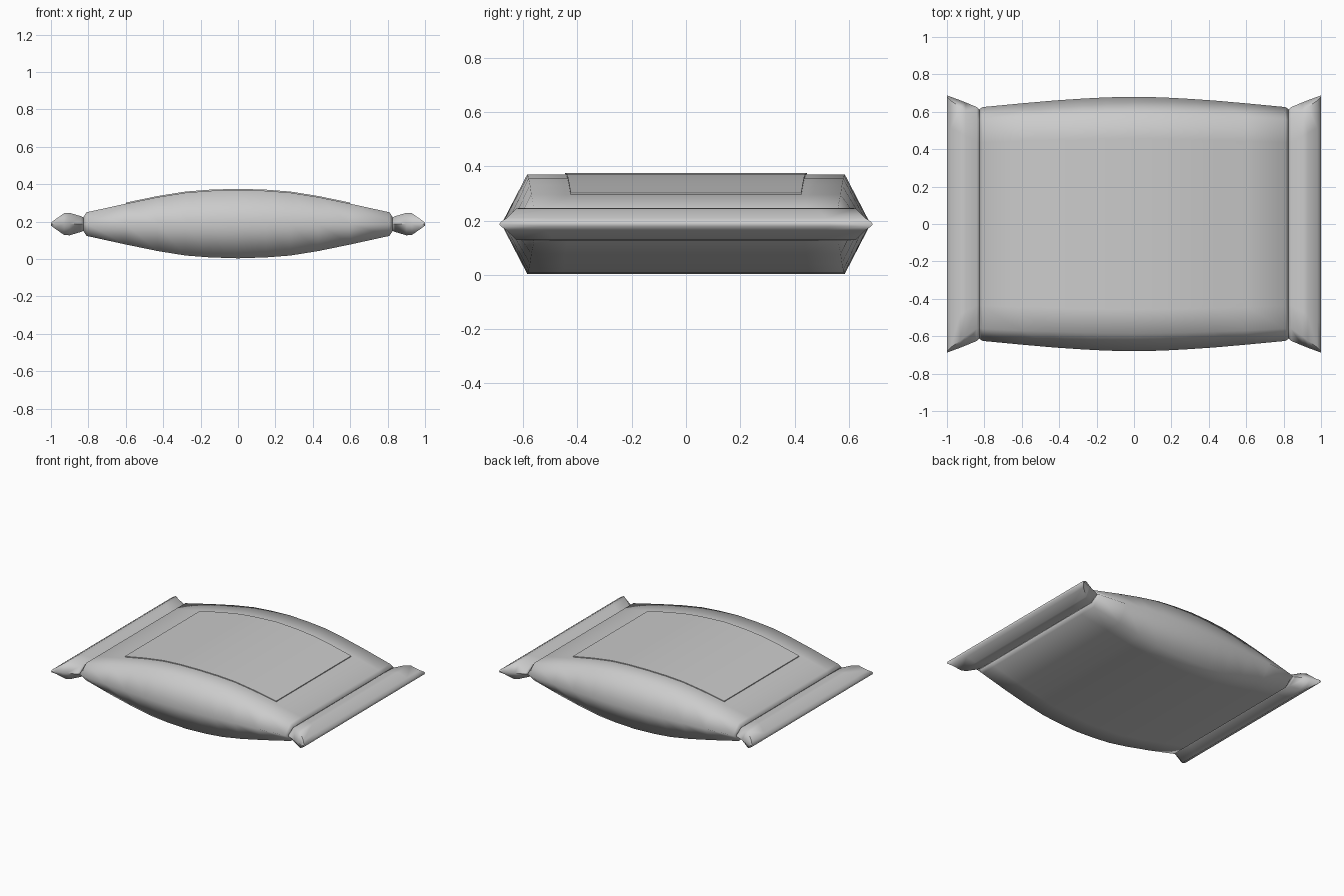
import bpy
import bmesh
import math

cube = bpy.data.objects.get("Cube")
if cube:
    bpy.data.objects.remove(cube, do_unlink=True)

MID_Z = 0.187

foil = bpy.data.materials.new("grey foil")
foil.use_nodes = True
GREY = (0.6, 0.6, 0.6, 1)
foil.diffuse_color = GREY
foil.node_tree.nodes["Principled BSDF"].inputs["Base Color"].default_value = GREY

# Half of each part: x, half width at the fold, half width of the flat, half height
BAG = [(0, 0.68, 0.585, 0.183), (0.15, 0.677, 0.583, 0.178), (0.28, 0.67, 0.58, 0.168),
       (0.43, 0.66, 0.575, 0.144), (0.6, 0.645, 0.57, 0.109), (0.81, 0.625, 0.56, 0.063),
       (0.825, 0.615, 0.555, 0.04)]
SEAL = [(0.825, 0.61, 0.555, 0.035), (0.84, 0.625, 0.56, 0.042), (0.9, 0.65, 0.6, 0.06),
        (0.93, 0.662, 0.625, 0.058), (0.98, 0.68, 0.66, 0.023), (1, 0.688, 0.682, 0.008)]


def finish(bm, name, angle):
    bmesh.ops.recalc_face_normals(bm, faces=bm.faces)
    mesh = bpy.data.meshes.new(name)
    bm.to_mesh(mesh)
    bm.free()
    mesh.materials.append(foil)
    obj = bpy.data.objects.new(name, mesh)
    bpy.context.collection.objects.link(obj)
    bpy.ops.object.select_all(action='DESELECT')
    obj.select_set(True)
    bpy.context.view_layer.objects.active = obj
    bpy.ops.object.shade_smooth_by_angle(angle=math.radians(angle))
    return obj


def loft(rings, name, angle):
    """Skin closed rings of points and cap both ends."""
    bm = bmesh.new()
    loops = [[bm.verts.new(p) for p in ring] for ring in rings]
    n = len(loops[0])
    for a, b in zip(loops, loops[1:]):
        for i in range(n):
            j = (i + 1) % n
            bm.faces.new((a[i], a[j], b[j], b[i]))
    bm.faces.new(loops[0])
    bm.faces.new(loops[-1])
    return finish(bm, name, angle)


def section(x, fold, flat, h):
    """Six-sided section with extra loops that keep the flats smooth."""
    top = [(s * flat, h) for s in (1, 0.78, 0, -0.78, -1)]
    outline = [(fold, 0)] + top + [(-fold, 0)] + [(y, -z) for y, z in reversed(top)]
    return [(x, y, MID_Z + z) for y, z in outline]


# Filled bag
left_half = [(-x, *rest) for x, *rest in reversed(BAG[1:])]
loft([section(*s) for s in left_half + BAG], "bag", 70)

# Crimped seals at both ends
for side, name in ((1, "left_seal"), (-1, "right_seal")):
    loft([section(side * x, *rest) for x, *rest in SEAL], name, 70)

# Curved label plate lying on the top
rings = []
for x, _, _, h in [s for s in left_half + BAG if abs(s[0]) <= 0.6]:
    w = 0.445 - 0.02 * abs(x) / 0.6
    z = MID_Z + h
    rings.append([(x, -w, z - 0.001), (x, w, z - 0.001), (x, w, z + 0.006), (x, -w, z + 0.006)])
loft(rings, "label", 30)
